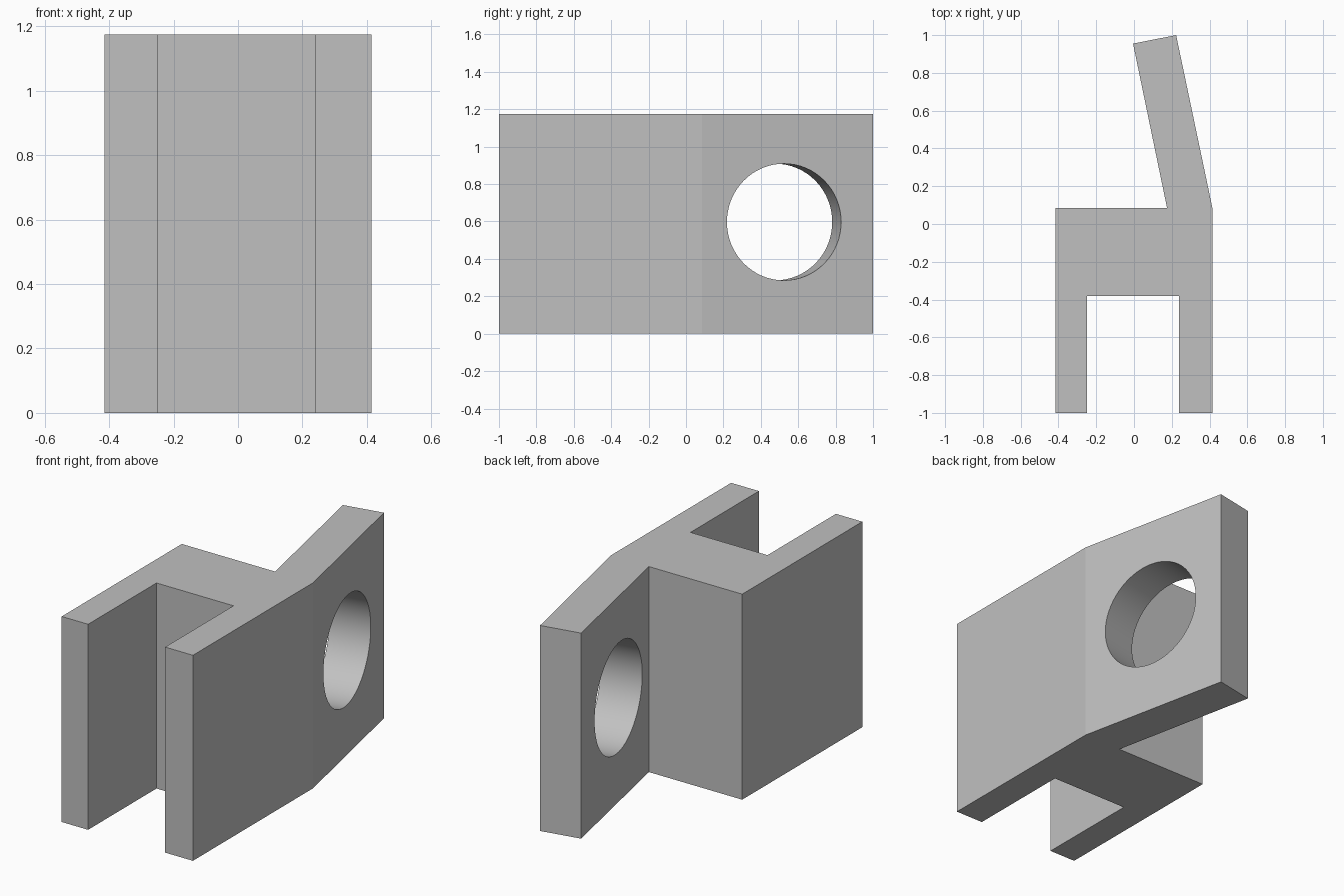
import bpy
import bmesh
import math
from mathutils import Vector

default = bpy.data.objects.get("Cube")
if default:
    bpy.data.objects.remove(default, do_unlink=True)

HEIGHT = 1.175

# Plain grey finish
grey = bpy.data.materials.new("plain_grey")
grey.use_nodes = True
colour = (0.53, 0.53, 0.53, 1)
grey.diffuse_color = colour
grey.node_tree.nodes["Principled BSDF"].inputs["Base Color"].default_value = colour

# Plan outline: forked front, solid middle, slanted rear tab
outline = [
    (-0.415, -1), (-0.248, -1), (-0.248, -0.382), (0.239, -0.382),
    (0.239, -1), (0.415, -1), (0.415, 0.085), (0.223, 1),
    (-0.005, 0.955), (0.175, 0.085), (-0.415, 0.085),
]


def extrude_profile(name, points, height):
    bm = bmesh.new()
    base = bm.faces.new([bm.verts.new((x, y, 0)) for x, y in points])
    top = bmesh.ops.extrude_face_region(bm, geom=[base])["geom"]
    verts = [v for v in top if isinstance(v, bmesh.types.BMVert)]
    bmesh.ops.translate(bm, verts=verts, vec=(0, 0, height))
    bmesh.ops.recalc_face_normals(bm, faces=bm.faces)
    mesh = bpy.data.meshes.new(name)
    bm.to_mesh(mesh)
    bm.free()
    mesh.materials.append(grey)
    obj = bpy.data.objects.new(name, mesh)
    bpy.context.collection.objects.link(obj)
    return obj


bracket = extrude_profile("forked_bracket", outline, HEIGHT)

# Round hole, square to the slanted tab
bend, tip = Vector((0.415, 0.085, 0)), Vector((0.223, 1, 0))
slope = (tip - bend).normalized()
normal = Vector((slope.y, -slope.x, 0))
centre = bend.lerp(tip, 0.48) + Vector((0, 0, 0.597))
bpy.ops.mesh.primitive_cylinder_add(vertices=64, radius=0.312, depth=0.8, location=centre)
cutter = bpy.context.object
cutter.name = "hole_cutter"
cutter.rotation_euler = normal.to_track_quat("Z", "Y").to_euler()
cutter.data.materials.append(grey)
cutter.hide_render = True

hole = bracket.modifiers.new("tab_hole", "BOOLEAN")
hole.operation = "DIFFERENCE"
hole.solver = "EXACT"
hole.object = cutter

# Bake the cut, then shade with sharp corners
bpy.ops.object.select_all(action="DESELECT")
bracket.select_set(True)
bpy.context.view_layer.objects.active = bracket
bpy.ops.object.modifier_apply(modifier=hole.name)
bpy.data.objects.remove(cutter, do_unlink=True)
bpy.ops.object.shade_smooth_by_angle(angle=math.radians(10))
